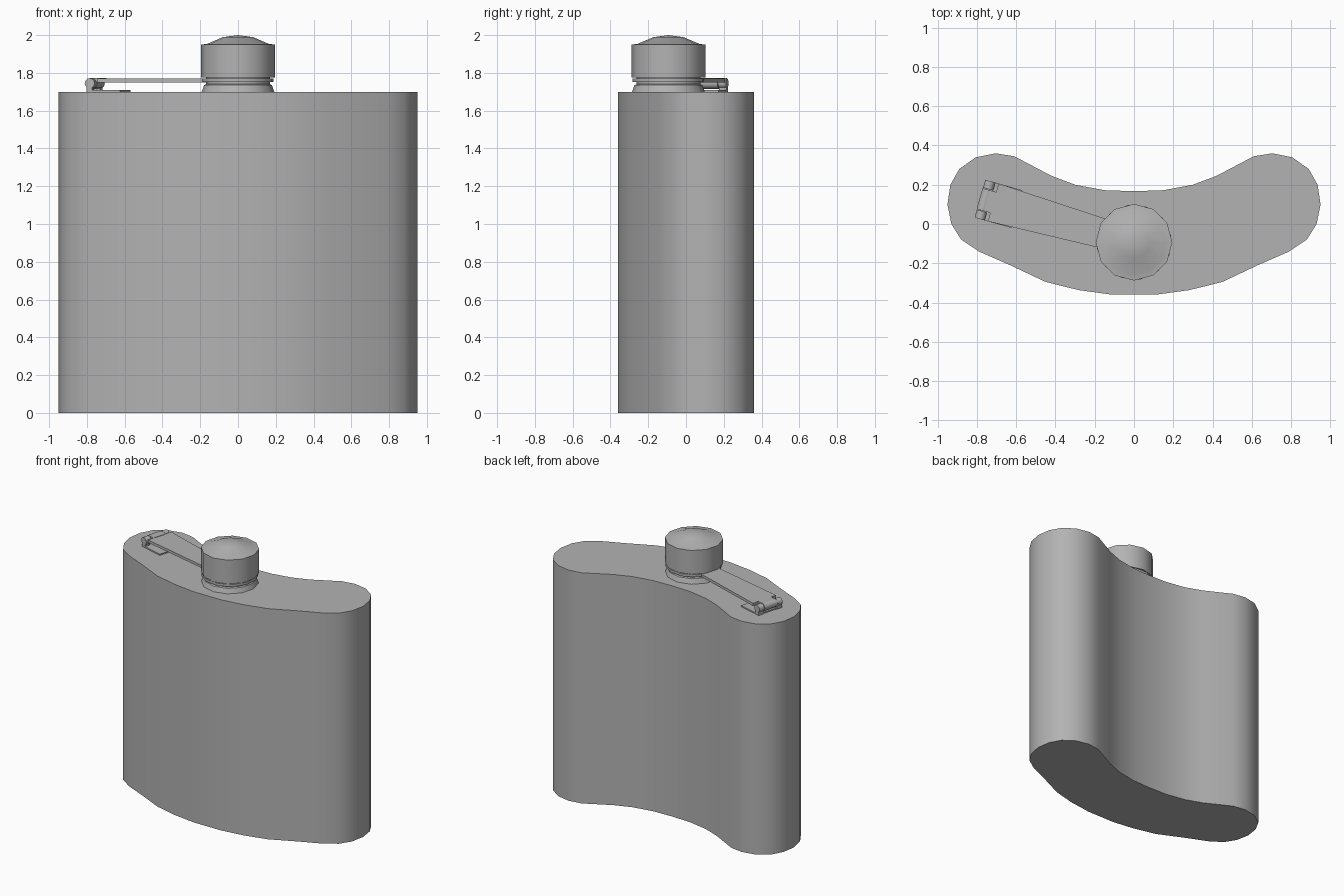
import bpy, bmesh, math
from mathutils import Matrix

cube = bpy.data.objects.get("Cube")
if cube:
    bpy.data.objects.remove(cube, do_unlink=True)

steel = bpy.data.materials.new("brushed steel grey")
steel.use_nodes = True
GREY = (0.45, 0.45, 0.45, 1)
steel.diffuse_color = GREY
steel.node_tree.nodes["Principled BSDF"].inputs["Base Color"].default_value = GREY

CAP_Y = -0.093
HINGE_ANGLE = math.radians(-15.8)
ARM_FRAME = Matrix.Translation((0, CAP_Y, 0)) @ Matrix.Rotation(HINGE_ANGLE, 4, 'Z')


def finish(name, bm, frame=None):
    """Turn a bmesh into a smooth shaded object with sharp corners."""
    bmesh.ops.recalc_face_normals(bm, faces=bm.faces)
    mesh = bpy.data.meshes.new(name)
    bm.to_mesh(mesh)
    bm.free()
    mesh.materials.append(steel)
    if frame:
        mesh.transform(frame)
    obj = bpy.data.objects.new(name, mesh)
    bpy.context.collection.objects.link(obj)
    bpy.ops.object.select_all(action='DESELECT')
    obj.select_set(True)
    bpy.context.view_layer.objects.active = obj
    bpy.ops.object.shade_smooth_by_angle(angle=math.radians(40))
    return obj


def prism(name, outline, z0, z1, frame=None):
    """Extrude a flat outline upwards."""
    bm = bmesh.new()
    face = bm.faces.new([bm.verts.new((x, y, z0)) for x, y in outline])
    up = bmesh.ops.extrude_face_region(bm, geom=[face])["geom"]
    for v in up:
        if isinstance(v, bmesh.types.BMVert):
            v.co.z = z1
    return finish(name, bm, frame)


def lathe(name, profile, sides=12, turn=0.0):
    """Revolve (radius, height) points about the neck axis."""
    bm = bmesh.new()
    rings = []
    for r, z in profile:
        if r == 0:
            rings.append([bm.verts.new((0, CAP_Y, z))] * sides)
        else:
            angles = [turn + math.tau * i / sides for i in range(sides)]
            rings.append([bm.verts.new((r * math.cos(a), CAP_Y + r * math.sin(a), z))
                          for a in angles])
    for low, high in zip(rings, rings[1:]):
        for i in range(sides):
            j = (i + 1) % sides
            bm.faces.new(list(dict.fromkeys((low[i], low[j], high[j], high[i]))))
    return finish(name, bm)


def box_outline(u0, u1, v0, v1):
    return [(u0, v0), (u1, v0), (u1, v1), (u0, v1)]


def barrel(name, v0, v1, radius):
    """Hinge cylinder lying across the arm."""
    bm = bmesh.new()
    place = Matrix.Translation((-0.788, (v0 + v1) / 2, 1.745)) @ Matrix.Rotation(math.pi / 2, 4, 'X')
    bmesh.ops.create_cone(bm, cap_ends=True, segments=12, radius1=radius,
                          radius2=radius, depth=v1 - v0, matrix=place)
    return finish(name, bm, ARM_FRAME)


# Curved body, mirrored from its left half
half = [(0.11, -0.36), (0.28, -0.337), (0.45, -0.295), (0.63, -0.21), (0.79, -0.14),
        (0.88, -0.08), (0.93, 0), (0.95, 0.1), (0.935, 0.2), (0.89, 0.28),
        (0.805, 0.34), (0.705, 0.36), (0.61, 0.345), (0.42, 0.245), (0.3, 0.2),
        (0.15, 0.172)]
body = half + [(0, 0.167)] + [(-x, y) for x, y in reversed(half)]
prism("flask_body", body, 0, 1.7)

# Flared neck, strap ring and domed cap
lathe("neck", [(0, 1.69), (0.192, 1.7), (0.18, 1.735), (0.17, 1.74), (0.17, 1.78), (0, 1.78)])
lathe("strap_ring", [(0.16, 1.752), (0.192, 1.752), (0.192, 1.77), (0.16, 1.77), (0.16, 1.752)],
      turn=math.radians(10))
lathe("cap", [(0, 1.775), (0.195, 1.775), (0.195, 1.95), (0.165, 1.953), (0.08, 1.989), (0, 2.0)])

# Tapered strap from the ring to the hinge
prism("strap_arm", [(-0.745, -0.1), (-0.15, -0.075), (-0.15, 0.075), (-0.745, 0.1)],
      1.75, 1.77, ARM_FRAME)
prism("strap_tongue", box_outline(-0.79, -0.74, -0.055, 0.055), 1.752, 1.772, ARM_FRAME)
barrel("strap_barrel", -0.055, 0.055, 0.029)

# Hinge bracket fixed to the body top
prism("bracket_plate", box_outline(-0.8, -0.62, -0.1, 0.1), 1.695, 1.709, ARM_FRAME)
for side, sign in (("left", 1), ("right", -1)):
    v0, v1 = sorted((sign * 0.058, sign * 0.1))
    barrel("bracket_knuckle_" + side, v0, v1, 0.027)
    prism("bracket_leg_" + side, box_outline(-0.805, -0.775, v0, v1), 1.7, 1.745, ARM_FRAME)
